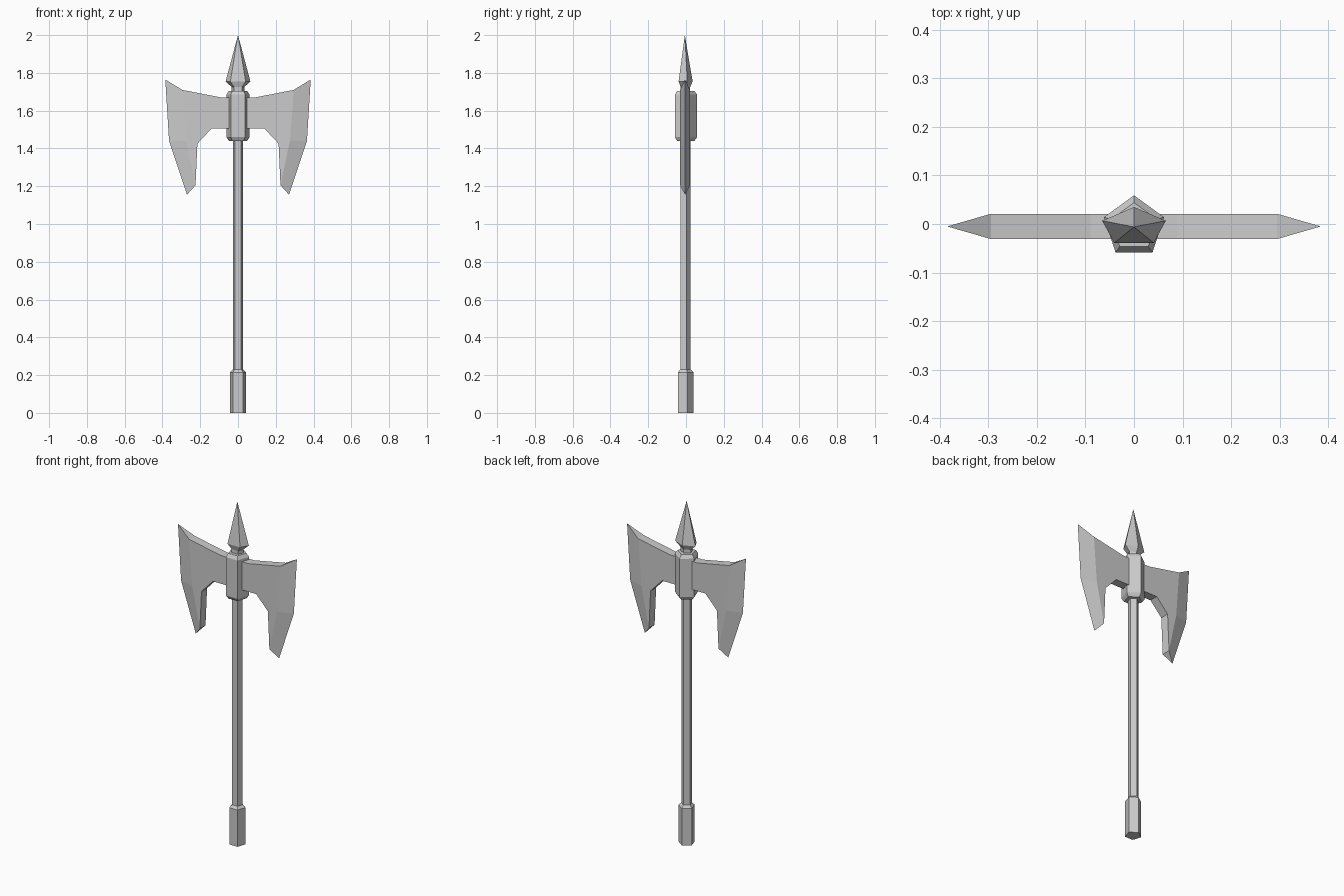
import bpy, bmesh
from math import sin, cos, pi

if "Cube" in bpy.data.objects:
    bpy.data.objects.remove(bpy.data.objects["Cube"])

CY = -0.006  # y of the pentagon axis, so the collar is centred in depth


def make_object(name, bm):
    bmesh.ops.recalc_face_normals(bm, faces=bm.faces[:])
    me = bpy.data.meshes.new(name)
    bm.to_mesh(me)
    bm.free()
    ob = bpy.data.objects.new(name, me)
    bpy.context.collection.objects.link(ob)
    return ob


def five_sided(name, rings, tip=None):
    """Stack of pentagon rings (z, rx, ry), corner to the back, optional tip."""
    bm = bmesh.new()
    loops = []
    for z, rx, ry in rings:
        loops.append([bm.verts.new((rx * sin(2 * pi * i / 5),
                                    CY + ry * cos(2 * pi * i / 5), z))
                      for i in range(5)])
    for a, b in zip(loops, loops[1:]):
        for i in range(5):
            j = (i + 1) % 5
            bm.faces.new((a[i], a[j], b[j], b[i]))
    bm.faces.new(loops[0])
    if tip is None:
        bm.faces.new(loops[-1])
    else:
        t = bm.verts.new((0, CY, tip))
        for i in range(5):
            bm.faces.new((loops[-1][i], loops[-1][(i + 1) % 5], t))
    return make_object(name, bm)


# Handle parts
five_sided("pommel", [(0, .045, .045), (.215, .045, .045), (.23, .03, .03)])
five_sided("shaft", [(.22, .029, .029), (1.46, .029, .029)])
five_sided("collar", [(1.44, .05, .05), (1.46, .065, .065),
                      (1.685, .065, .065), (1.705, .05, .05)])
five_sided("spike", [(1.69, .035, .028), (1.725, .035, .028),
                     (1.755, .069, .041)], tip=2.0)

# Blades: flat body with a wedge-shaped cutting edge, mirrored in x
body = [(.03, 1.67), (.09, 1.67), (.295, 1.71), (.275, 1.44),
        (.225, 1.205), (.215, 1.425), (.14, 1.505), (.03, 1.505)]
edge = [(.385, 1.765), (.365, 1.44), (.27, 1.155)]
RIDGE = 2  # index in body where the ground bevel starts
bm = bmesh.new()
front = [bm.verts.new((x, CY - .025, z)) for x, z in body]
back = [bm.verts.new((x, CY + .027, z)) for x, z in body]
cut = [bm.verts.new((x, CY + .001, z)) for x, z in edge]
n = len(body)
for side in (front, back):
    bm.faces.new(side)
    for k in range(2):
        bm.faces.new((side[RIDGE + k], cut[k], cut[k + 1], side[RIDGE + k + 1]))
for i in range(n):
    if i not in (RIDGE, RIDGE + 1):
        j = (i + 1) % n
        bm.faces.new((front[i], front[j], back[j], back[i]))
bm.faces.new((front[RIDGE], cut[0], back[RIDGE]))
bm.faces.new((front[RIDGE + 2], cut[2], back[RIDGE + 2]))
blades = make_object("axe_blades", bm)
mirror = blades.modifiers.new("mirror", 'MIRROR')
mirror.use_axis = (True, False, False)
mirror.use_mirror_merge = False
